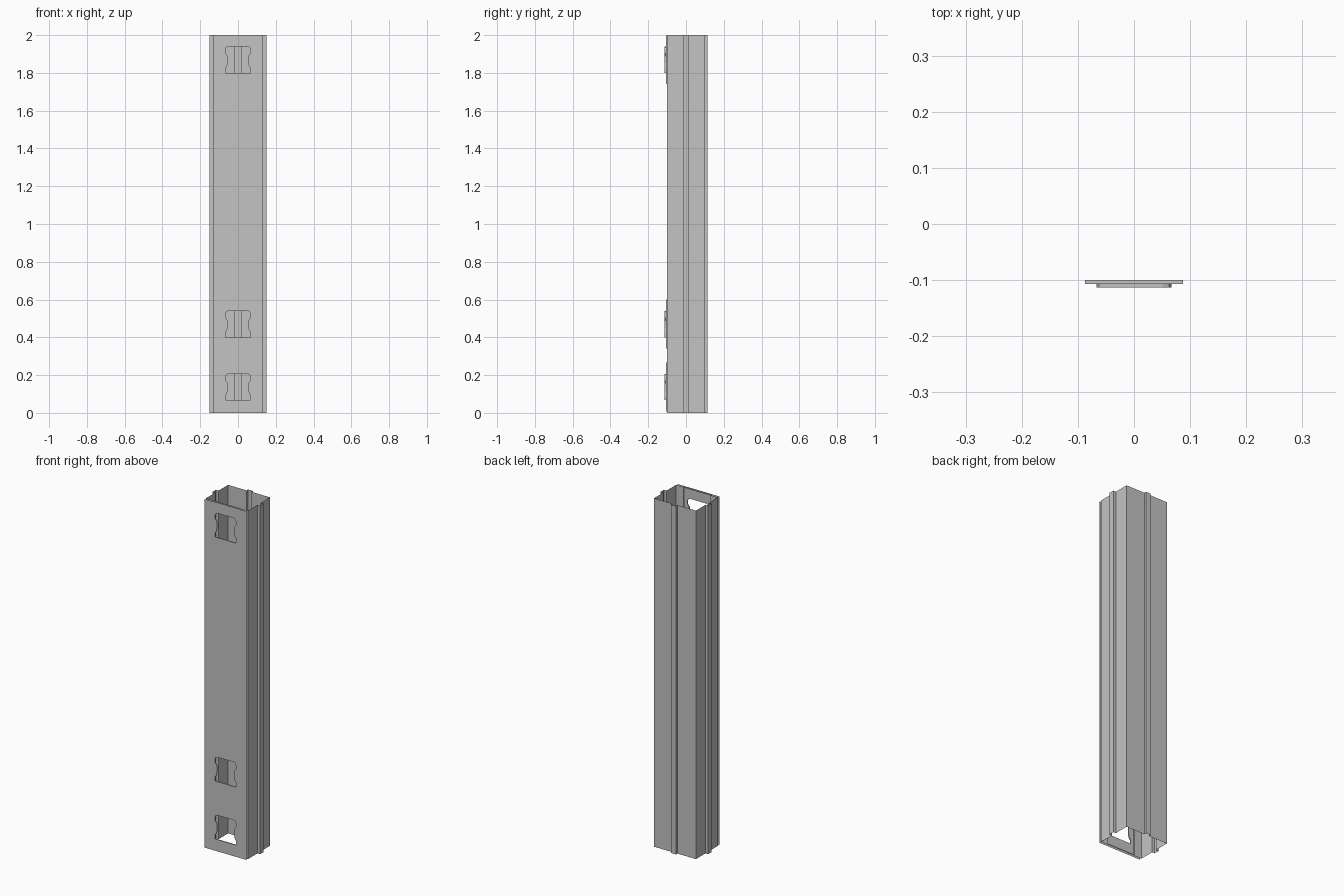
import bpy, bmesh
from mathutils import Vector

cube = bpy.data.objects.get("Cube")
if cube:
    bpy.data.objects.remove(cube, do_unlink=True)

HEIGHT = 2.0
HALF_W = 0.133                          # half width of the walls
OUTER, STEP, INNER = -0.113, -0.107, -0.10   # layers of the front wall
BACK = 0.10
RIB = 0.015                             # half width of a rib
RIB_X, RIB_Y = 0.15, 0.113              # how far the ribs reach
SLOT_BASES = (0.067, 0.40, 1.80)

steel = bpy.data.materials.new("grey_steel")
steel.use_nodes = True
GREY = (0.55, 0.55, 0.55, 1)
steel.diffuse_color = GREY
steel.node_tree.nodes["Principled BSDF"].inputs["Base Color"].default_value = GREY


def finish(name, bm):
    mesh = bpy.data.meshes.new(name)
    bm.to_mesh(mesh)
    bm.free()
    mesh.materials.append(steel)
    obj = bpy.data.objects.new(name, mesh)
    bpy.context.collection.objects.link(obj)
    return obj


def rectangle(half, low, high):
    return [(-half, low), (half, low), (half, high), (-half, high)]


def slot(base):
    """Waisted slot outline with clipped top corners."""
    side = [(0.067, 0), (0.067, 0.022), (0.059, 0.035), (0.055, 0.05), (0.055, 0.09),
            (0.066, 0.105), (0.067, 0.122), (0.062, 0.135), (0.052, 0.14)]
    right = [(x, base + z) for x, z in side]
    return right + [(-x, z) for x, z in reversed(right)]


def pocket(base):
    return rectangle(0.087, base - 0.06, min(base + 0.20, HEIGHT - 0.002))


def sheet(name, y, loops, facing):
    """Flat upright sheet: the first loop is the outline, the rest are holes."""
    bm = bmesh.new()
    edges = []
    for loop in loops:
        verts = [bm.verts.new((x, y, z)) for x, z in loop]
        edges += [bm.edges.new((a, b)) for a, b in zip(verts, verts[1:] + verts[:1])]
    bmesh.ops.triangle_fill(bm, edges=edges, use_beauty=True, use_dissolve=False)
    bm.normal_update()
    for face in bm.faces:
        if face.normal.dot(Vector((0, facing, 0))) < 0:
            face.normal_flip()
    return finish(name, bm)


def rim(name, loop, y0, y1):
    """Wall round an opening, between two sheets, facing into the opening."""
    bm = bmesh.new()
    a = [bm.verts.new((x, y0, z)) for x, z in loop]
    b = [bm.verts.new((x, y1, z)) for x, z in loop]
    for i in range(len(loop)):
        j = (i + 1) % len(loop)
        bm.faces.new((a[i], a[j], b[j], b[i]))
    bm.normal_update()
    bmesh.ops.reverse_faces(bm, faces=bm.faces[:])
    return finish(name, bm)


# Side and back walls: one folded sheet with a channel rib on each side
half = [(HALF_W, INNER), (HALF_W, -RIB), (RIB_X, -RIB), (RIB_X, RIB), (HALF_W, RIB),
        (HALF_W, BACK), (RIB, BACK), (RIB, RIB_Y)]
path = half + [(-x, y) for x, y in reversed(half)]
bm = bmesh.new()
low = [bm.verts.new((x, y, 0)) for x, y in path]
high = [bm.verts.new((x, y, HEIGHT)) for x, y in path]
for i in range(len(path) - 1):
    bm.faces.new((low[i], low[i + 1], high[i + 1], high[i]))
finish("ribbed_walls", bm)

# Front wall: outer and inner sheets
outline = rectangle(HALF_W, 0, HEIGHT)
sheet("front_sheet", OUTER, [outline] + [slot(b) for b in SLOT_BASES], -1)
sheet("front_inner_sheet", INNER, [outline] + [pocket(b) for b in SLOT_BASES], 1)

# Slots and the wider pockets behind them
for label, base in zip(("lower", "middle", "upper"), SLOT_BASES):
    rim(label + "_slot_rim", slot(base), OUTER, STEP)
    sheet(label + "_pocket_floor", STEP, [pocket(base), slot(base)], 1)
    rim(label + "_pocket_rim", pocket(base), STEP, INNER)
